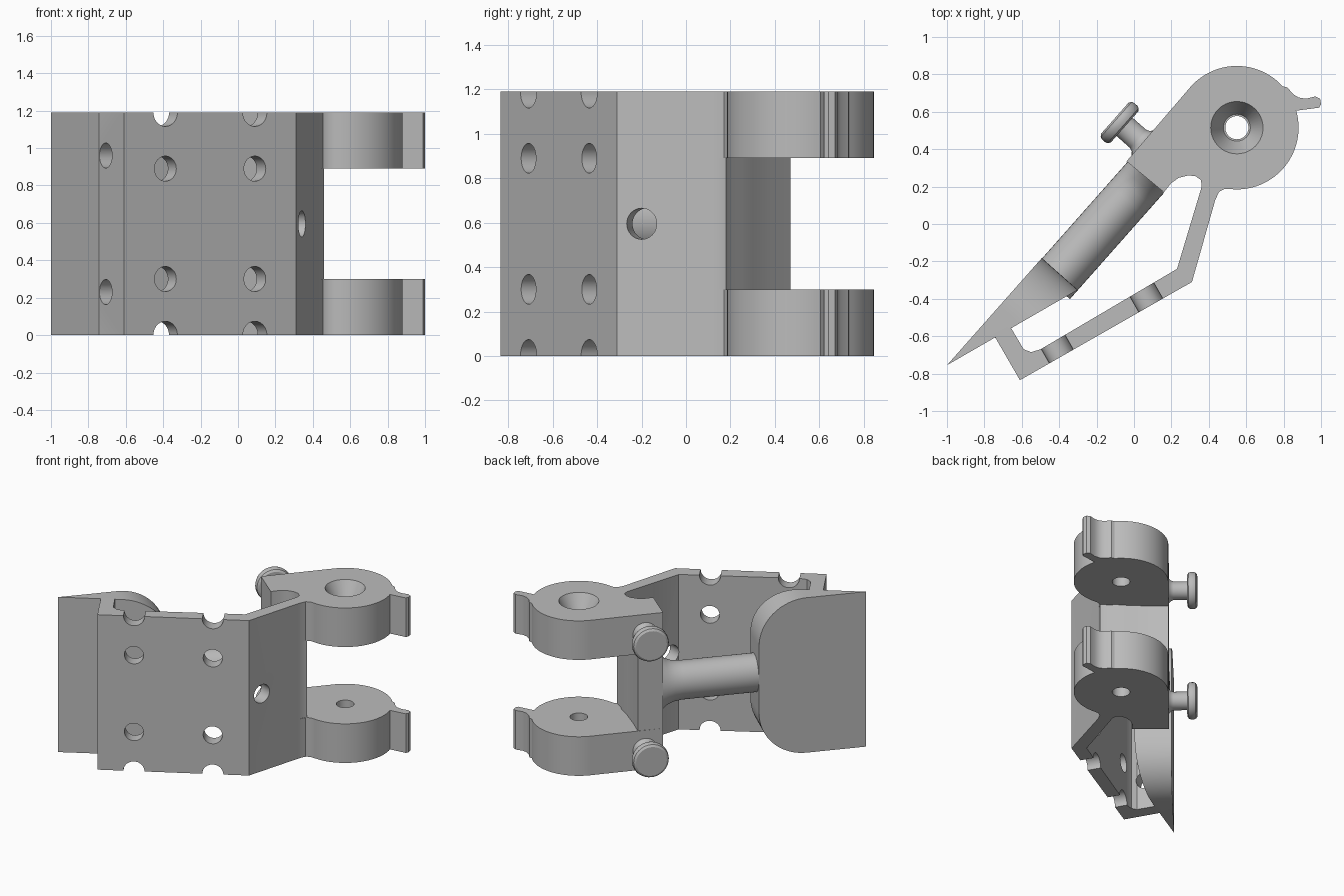
import bpy, bmesh, math
from mathutils import Vector, Matrix

cube = bpy.data.objects.get("Cube")
if cube:
    bpy.data.objects.remove(cube, do_unlink=True)

H, MID, LUG = 1.19, 0.595, 0.30         # total height, mid height, lug thickness
ALONG = Vector((0.663, 0.749, 0))       # direction along the back plane
INWARD = Vector((0.749, -0.663, 0))     # from the back plane into the body
TIP = Vector((-1, -0.755, 0))
PIVOT = Vector((0.55, 0.515, 0))

grey = bpy.data.materials.new("plain_grey")
grey.use_nodes = True
grey.diffuse_color = (0.5, 0.5, 0.5, 1)
grey.node_tree.nodes["Principled BSDF"].inputs["Base Color"].default_value = (0.5, 0.5, 0.5, 1)


def place(u, d, z):
    return TIP + ALONG * u + INWARD * d + Vector((0, 0, z))


def finish(bm, name):
    bmesh.ops.recalc_face_normals(bm, faces=bm.faces)
    mesh = bpy.data.meshes.new(name)
    bm.to_mesh(mesh)
    bm.free()
    mesh.materials.append(grey)
    ob = bpy.data.objects.new(name, mesh)
    bpy.context.collection.objects.link(ob)
    return ob


def prism(name, pts, z0, z1):
    bm = bmesh.new()
    face = bm.faces.new([bm.verts.new((x, y, z0)) for x, y in pts])
    top = bmesh.ops.extrude_face_region(bm, geom=[face])["geom"]
    bmesh.ops.translate(bm, vec=(0, 0, z1 - z0),
                        verts=[v for v in top if isinstance(v, bmesh.types.BMVert)])
    return finish(bm, name)


def loft(name, rings):
    bm = bmesh.new()
    loops = [[bm.verts.new(p) for p in ring] for ring in rings]
    n = len(loops[0])
    for a, b in zip(loops, loops[1:]):
        for i in range(n):
            bm.faces.new((a[i], a[(i + 1) % n], b[(i + 1) % n], b[i]))
    bm.faces.new(loops[0])
    bm.faces.new(loops[-1])
    return finish(bm, name)


def turned(name, origin, axis, profile, n=40):
    """Lathe (radius, distance) pairs about an axis."""
    turn = Vector(axis).to_track_quat('Z', 'Y').to_matrix().to_4x4()
    frame = Matrix.Translation(origin) @ turn
    angles = [math.tau * i / n for i in range(n)]
    return loft(name, [[frame @ Vector((r * math.cos(a), r * math.sin(a), d))
                        for a in angles] for r, d in profile])


def cut(ob, cutter):
    cutter.hide_render = True
    mod = ob.modifiers.new("cut", 'BOOLEAN')
    mod.operation, mod.solver, mod.object = 'DIFFERENCE', 'EXACT', cutter
    bpy.context.view_layer.objects.active = ob
    bpy.ops.object.modifier_apply(modifier=mod.name)
    bpy.data.objects.remove(cutter, do_unlink=True)


def arc(a0, a1, n, r=0.33):
    steps = [math.radians(a0 + (a1 - a0) * i / n) for i in range(n + 1)]
    return [(PIVOT.x + r * math.cos(a), PIVOT.y + r * math.sin(a)) for a in steps]


# Shared rounded corner of the window
window_corner = [(-0.04, 0.335), (0.16, 0.17), (0.2, 0.22), (0.24, 0.247), (0.29, 0.26),
                 (0.33, 0.255), (0.358, 0.235), (0.362, 0.2)]

# Full-height frame: post, side wall, front panel and end wall
frame = prism("frame", window_corner + [
    (0.23, -0.24), (-0.5, -0.67), (-0.55, -0.685), (-0.59, -0.67), (-0.655, -0.56),
    (-0.68, -0.55), (-0.76, -0.59), (-0.74, -0.61), (-0.61, -0.835), (0.31, -0.31),
    (0.432, 0.12), (0.445, 0.16), (0.46, 0.18), (0.41, 0.21), (0.37, 0.25),
    (0.29, 0.3), (0.18, 0.385), (0.08, 0.47)], 0, H)

# Holes in the panel, with half-holes along its top and bottom edges
for x, y in ((-0.39, -0.705), (0.09, -0.435)):
    for z in (0, LUG, H - LUG, H):
        r = 0.067 if 0 < z < H else 0.074
        axis = Vector((-0.495, 0.869, 0))
        cut(frame, turned("drill", Vector((x, y, z)) - axis * 0.1, axis, [(r, 0), (r, 0.3)]))
# Hole in the side wall and two in the end wall
cut(frame, turned("drill", (0.44, -0.227, MID), (-0.963, 0.27, 0), [(0.07, 0), (0.07, 0.25)]))
for z in (0.23, 0.96):
    cut(frame, turned("drill", (-0.79, -0.715, z), (0.87, 0.5, 0), [(0.067, 0), (0.067, 0.25)]))

# Hinge lugs with finger tabs
lug_outline = (window_corner + [(0.4, 0.05), (0.42, 0.08), (0.435, 0.13), (0.455, 0.172), (0.485, 0.188)]
               + arc(-95, 16, 28)
               + [(0.99, 0.622), (1.0, 0.64), (0.995, 0.67), (0.97, 0.682), (0.92, 0.67),
                  (0.88, 0.676), (0.85, 0.695), (0.82, 0.73)]
               + arc(42, 138.5, 24))
for name, z in (("lower_lug", 0), ("upper_lug", H - LUG)):
    lug = prism(name, lug_outline, z, z + LUG)
    bore = [(0.062, -0.1), (0.062, 0.4)]
    if z:
        bore = [(0.062, -0.1), (0.062, 0.17), (0.072, 0.17), (0.14, LUG), (0.14, 0.4)]
    cut(lug, turned("bore", PIVOT + Vector((0, 0, z)), (0, 0, 1), bore))

# Tapered blade with rounded inner corners
R, END, SLOPE = 0.34, 0.765, 0.335
side = [(END - R + R * math.sin(a), R - R * math.cos(a))
        for a in (math.pi / 2 * i / 16 for i in range(17))]
side += [(u, H - z) for u, z in reversed(side)]
bm = bmesh.new()
low, high = bm.verts.new(place(0, 0, 0)), bm.verts.new(place(0, 0, H))
back = [low] + [bm.verts.new(place(u, 0, z)) for u, z in side] + [high]
inner = [low] + [bm.verts.new(place(u, u * SLOPE, z)) for u, z in side] + [high]
bm.faces.new(back)
bm.faces.new(inner)
for i in range(len(back) - 1):
    corners = [back[i], back[i + 1], inner[i + 1], inner[i]]
    bm.faces.new(list(dict.fromkeys(corners)))
finish(bm, "blade")

# Connecting rod, flared where it meets the post
rod_rings = []
for u, rz in ((0.7, 0.14), (1.3, 0.14), (1.36, 0.15), (1.41, 0.175), (1.46, 0.23)):
    rod_rings.append([place(u, 0.13 + 0.128 * math.cos(a), MID + rz * math.sin(a))
                      for a in (math.tau * i / 40 for i in range(40))])
loft("connecting_rod", rod_rings)

# Knobs on the back
knob = [(0.09, -0.03), (0.09, 0), (0.072, 0.015), (0.065, 0.035), (0.065, 0.13), (0.11, 0.13),
        (0.125, 0.14), (0.13, 0.155), (0.13, 0.175), (0.125, 0.19), (0.11, 0.2)]
for name, z in (("lower_knob", LUG / 2), ("upper_knob", H - LUG / 2)):
    turned(name, (0.047, 0.433, z), -INWARD, knob)

# Smooth the curved surfaces, keep edges sharp
for ob in bpy.context.collection.objects:
    ob.select_set(ob.type == 'MESH')
bpy.ops.object.shade_smooth_by_angle(angle=math.radians(32))
